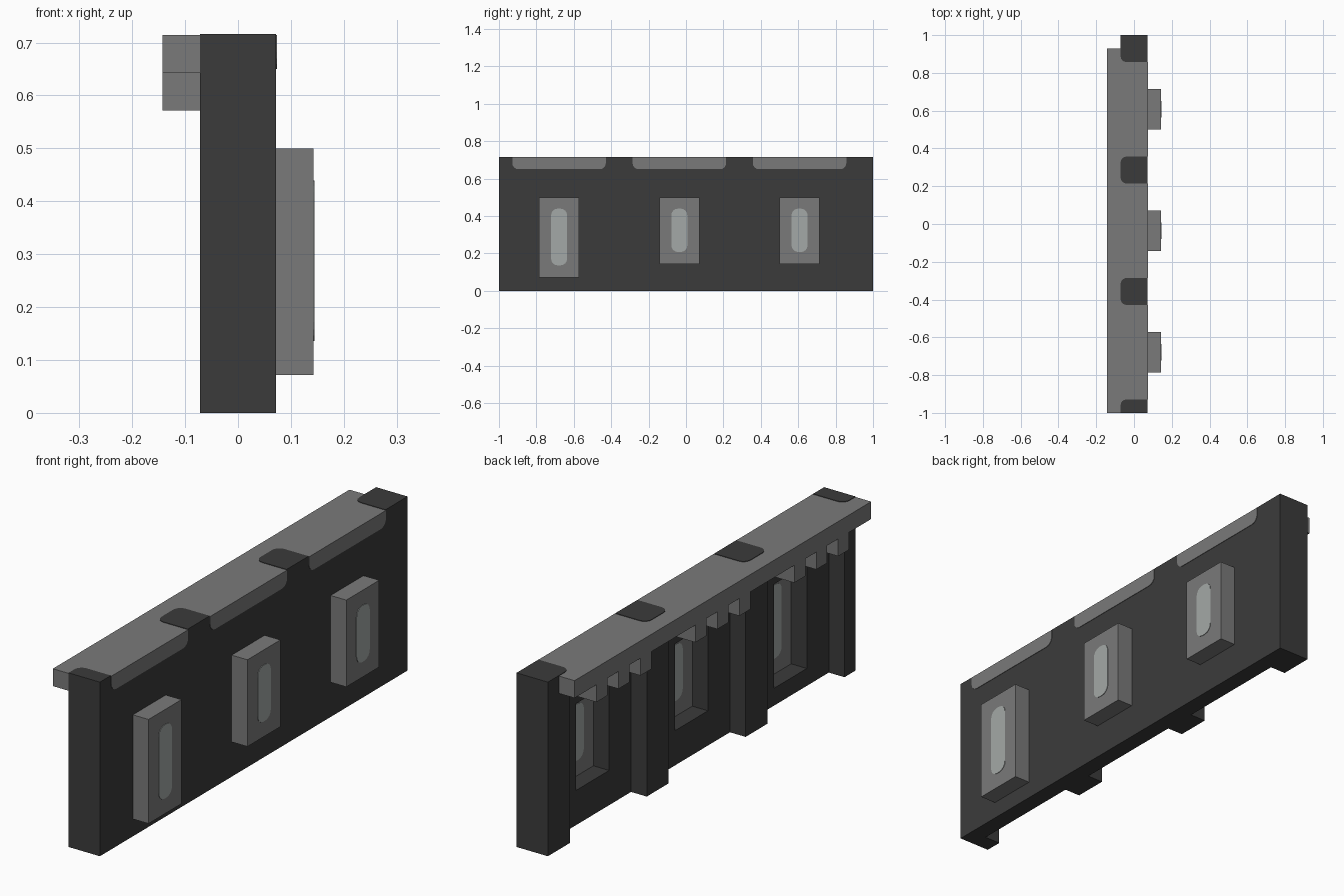
import bpy, bmesh, math
from mathutils import Vector

U = 1 / 14          # module size of the block grid
SKIN = 0.03         # plate thickness in modules

cube = bpy.data.objects.get("Cube")
if cube:
    bpy.data.objects.remove(cube, do_unlink=True)


def material(name, rgb):
    m = bpy.data.materials.new(name)
    m.use_nodes = True
    m.diffuse_color = (*rgb, 1)
    m.node_tree.nodes["Principled BSDF"].inputs["Base Color"].default_value = (*rgb, 1)
    return m


DARK = material("dark grey wall", (0.044, 0.044, 0.044))
GREY = material("mid grey trim", (0.195, 0.195, 0.195))
PANE = material("pale grey glass", (0.37, 0.395, 0.385))


def finish(name, bm, *mats):
    bmesh.ops.recalc_face_normals(bm, faces=bm.faces)
    bmesh.ops.scale(bm, vec=(U, U, U), verts=bm.verts)
    mesh = bpy.data.meshes.new(name)
    bm.to_mesh(mesh)
    bm.free()
    for m in mats:
        mesh.materials.append(m)
    obj = bpy.data.objects.new(name, mesh)
    bpy.context.collection.objects.link(obj)
    return obj


def box(name, x, y, z, mat, accent=None, accent_dir=None):
    """Block from ranges; faces pointing along accent_dir take the accent material."""
    bm = bmesh.new()
    bmesh.ops.create_cube(bm, size=1)
    for v in bm.verts:
        v.co = [(a + b) / 2 + c * (b - a) for c, (a, b) in zip(v.co, (x, y, z))]
    bm.normal_update()
    if accent:
        for f in bm.faces:
            f.material_index = int(f.normal.dot(Vector(accent_dir)) > 0.9)
    return finish(name, bm, mat, *([accent] if accent else []))


def plate(name, a, b, radii, place, push, mat):
    """Thin rounded rectangle; radii run (low,low) (high,low) (high,high) (low,high)."""
    bm = bmesh.new()
    corners = [(a[0], b[0], 1, 1), (a[1], b[0], -1, 1), (a[1], b[1], -1, -1), (a[0], b[1], 1, -1)]
    points = []
    for i, ((p, q, sp, sq), r) in enumerate(zip(corners, radii)):
        steps = 5 if r else 1
        for k in range(steps):
            t = math.pi * (1 + i / 2) + k / 4 * math.pi / 2
            points.append((p + sp * r + r * math.cos(t), q + sq * r + r * math.sin(t)))
    face = bm.faces.new([bm.verts.new(place(*p)) for p in points])
    out = bmesh.ops.extrude_face_region(bm, geom=[face])["geom"]
    moved = [v for v in out if isinstance(v, bmesh.types.BMVert)]
    bmesh.ops.translate(bm, verts=moved, vec=Vector(push) * SKIN)
    return finish(name, bm, mat)


def cut(obj, cutter):
    mod = obj.modifiers.new("opening", "BOOLEAN")
    mod.operation = "DIFFERENCE"
    mod.solver = "EXACT"
    mod.object = cutter
    bpy.context.view_layer.objects.active = obj
    bpy.ops.object.modifier_apply(modifier=mod.name)
    bpy.data.objects.remove(cutter, do_unlink=True)


# Piers, with a rounded dark cap let into the top of the cornice
R = 0.45
piers = [(-14, -13), (-6, -4), (3, 5), (12, 14)]
for i, y in enumerate(piers):
    box(f"pier_{i + 1}", (-1, 1), y, (0, 10), DARK, GREY, (0, 0, 1))
    low, high = (R if i > 0 else 0), (R if i < 3 else 0)
    plate(f"pier_cap_{i + 1}", (-1, 1), y, (low, 0, 0, high),
          lambda p, q: (p, q, 10), (0, 0, 1), DARK)

# Overhanging edge of the cornice
box("cornice_edge", (-2, -1), (-14, 13), (9, 10), GREY)

# Bays between the piers: wall panel, cornice, brackets and window
sills = [1, 2, 2]
for i, sill in enumerate(sills):
    y0, y1 = piers[i][1], piers[i + 1][0]
    win, height = (y0 + 2, y0 + 5), (sill, 7)
    panel = box(f"wall_panel_{i + 1}", (0, 1), (y0, y1), (0, 9), DARK)
    cut(panel, box("opening_cutter", (-1, 2), win, height, DARK))

    box(f"cornice_{i + 1}", (-1, 1), (y0, y1), (9, 10), GREY, DARK, (1, 0, 0))
    plate(f"cornice_strip_{i + 1}", (y0, y1), (9.1, 10), (R, R, 0, 0),
          lambda p, q: (1, p, q), (1, 0, 0), GREY)
    for k in (1, 3, 5):
        box(f"bracket_{i + 1}_{k // 2 + 1}", (-2, 0), (y0 + k, y0 + k + 1), (8, 9), GREY)

    # Projecting window box with a rounded pane on both sides
    box(f"window_box_{i + 1}", (1, 2), win, height, GREY)
    glass_y, glass_z = (win[0] + 0.9, win[1] - 0.9), (sill + 0.9, 6.15)
    for side, x, d in (("outer", 2, 1), ("inner", 1, -1)):
        plate(f"{side}_pane_{i + 1}", glass_y, glass_z, (0.5,) * 4,
              lambda p, q: (x, p, q), (d, 0, 0), PANE)
